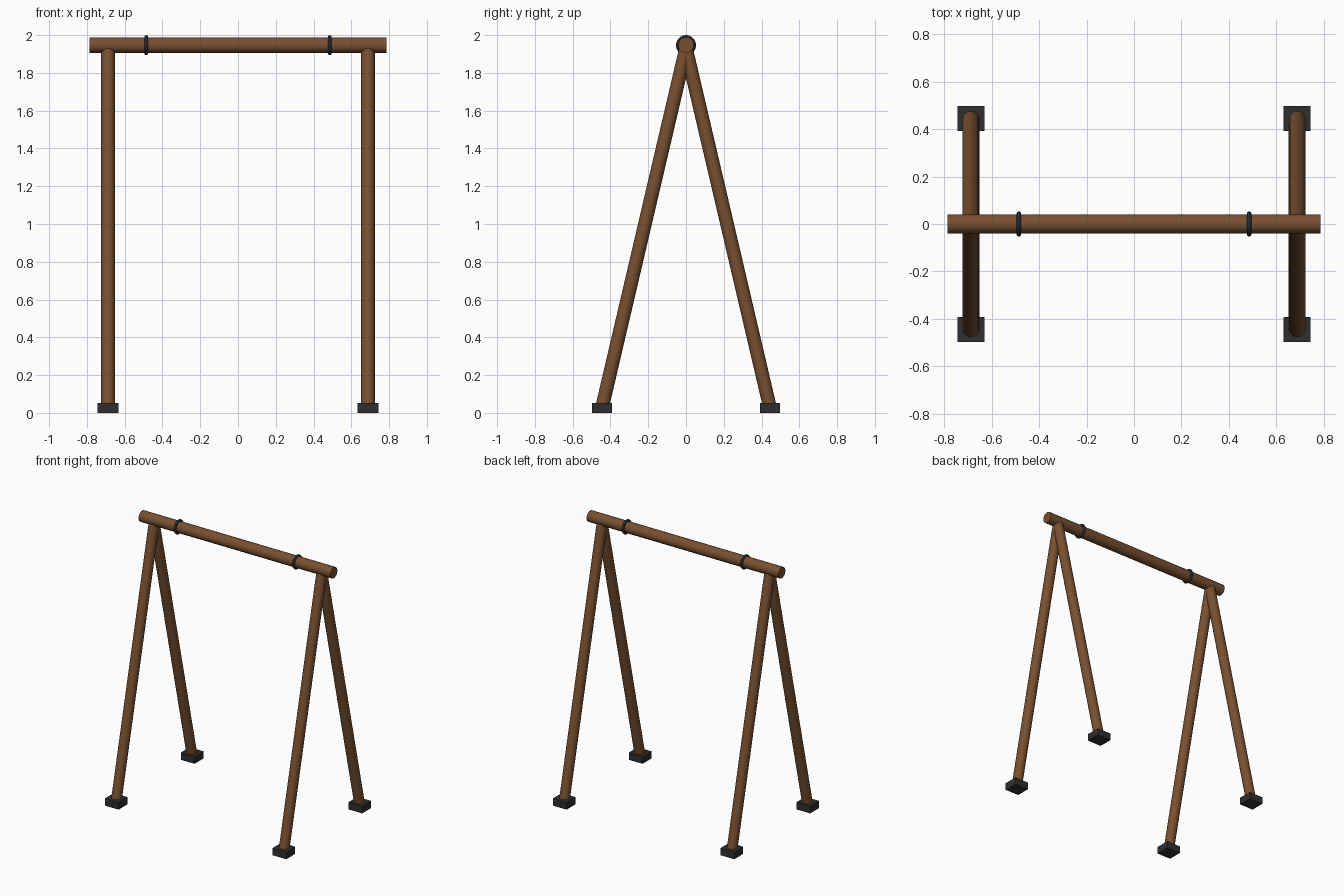
import bpy
from math import radians
from mathutils import Vector

if "Cube" in bpy.data.objects:
    bpy.data.objects.remove(bpy.data.objects["Cube"], do_unlink=True)


def material(name, rgb):
    mat = bpy.data.materials.new(name)
    mat.use_nodes = True
    color = (*rgb, 1)
    mat.diffuse_color = color
    mat.node_tree.nodes["Principled BSDF"].inputs["Base Color"].default_value = color
    return mat


WOOD = material("brown wood", (0.19, 0.08, 0.03))
RUBBER = material("dark grey foot", (0.028, 0.028, 0.03))
METAL = material("black metal", (0.017, 0.021, 0.025))


def finish(name, mat, smooth=True):
    obj = bpy.context.object
    obj.name = name
    obj.data.materials.append(mat)
    if smooth:
        bpy.ops.object.shade_smooth_by_angle(angle=radians(40))
    return obj


def pole(name, start, end, radius):
    start, end = Vector(start), Vector(end)
    axis = end - start
    bpy.ops.mesh.primitive_cylinder_add(
        vertices=20, radius=radius, depth=axis.length, location=(start + end) / 2,
        rotation=axis.to_track_quat("Z", "Y").to_euler())
    return finish(name, WOOD)


BEAM_Z = 1.947

# Top beam
pole("top_beam", (-0.787, 0, BEAM_Z), (0.787, 0, BEAM_Z), 0.041)

for side, sx in (("left", 1), ("right", -1)):
    # Ring around the beam
    bpy.ops.mesh.primitive_torus_add(
        major_radius=0.043, minor_radius=0.01, major_segments=32, minor_segments=10,
        location=(sx * 0.486, 0, BEAM_Z), rotation=(0, radians(90), 0))
    finish(f"beam_ring_{side}", METAL)

    for end, sy in (("front", -1), ("back", 1)):
        x, y = sx * 0.688, sy * 0.445
        # Slanted leg, sunk into its foot and meeting under the beam
        pole(f"leg_{end}_{side}", (x, y, 0.026), (x, 0, 1.93), 0.036)
        # Foot block
        bpy.ops.mesh.primitive_cube_add(size=1, location=(x, y, 0.0265))
        bpy.context.object.scale = (0.113, 0.105, 0.053)
        bpy.ops.object.transform_apply(location=False, rotation=False, scale=True)
        finish(f"foot_{end}_{side}", RUBBER, smooth=False)
